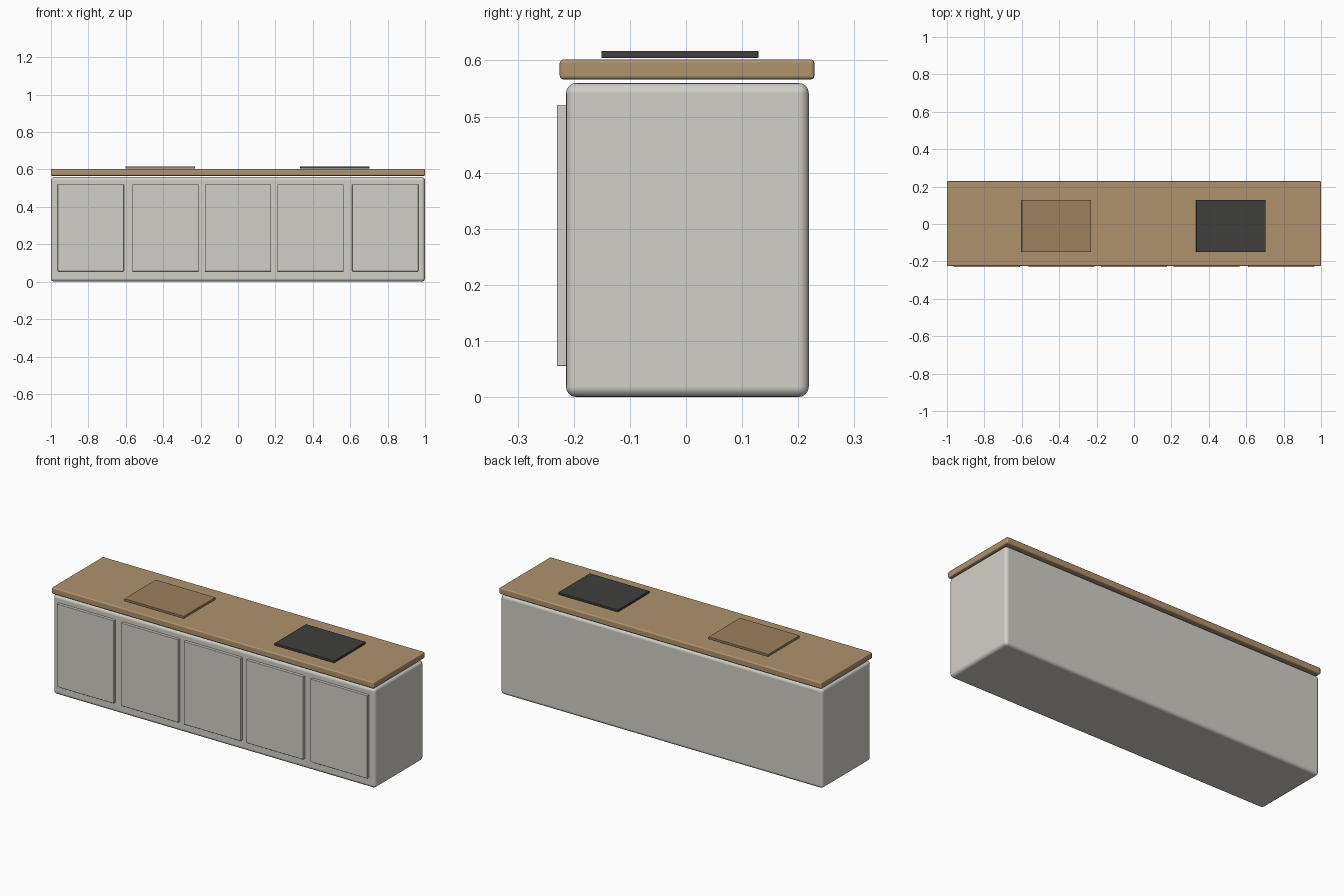
import bpy

if "Cube" in bpy.data.objects:
    bpy.data.objects.remove(bpy.data.objects["Cube"])


def material(name, color):
    mat = bpy.data.materials.new(name)
    mat.diffuse_color = (*color, 1)
    mat.use_nodes = True
    mat.node_tree.nodes["Principled BSDF"].inputs["Base Color"].default_value = mat.diffuse_color
    return mat


def block(name, x, y, z, mat, bevel, segments=3):
    """Rounded box spanning the given (min, max) ranges."""
    bpy.ops.mesh.primitive_cube_add(
        size=1, location=[(a + b) / 2 for a, b in (x, y, z)])
    obj = bpy.context.object
    obj.name = name
    obj.scale = [b - a for a, b in (x, y, z)]
    bpy.ops.object.transform_apply(location=False, rotation=False, scale=True)
    obj.data.materials.append(mat)
    mod = obj.modifiers.new("rounded_edges", "BEVEL")
    mod.width = bevel
    mod.segments = segments
    mod.harden_normals = True
    bpy.ops.object.shade_smooth()
    return obj


paint = material("painted_cabinet", (0.65, 0.63, 0.58))
wood = material("wood_worktop", (0.43, 0.29, 0.155))
dark_wood = material("wood_board", (0.34, 0.215, 0.11))
black = material("black_glass", (0.05, 0.05, 0.048))

# Cabinet body
block("cabinet_body", (-1, 1), (-0.214, 0.219), (0, 0.56), paint, 0.019, 4)

# Worktop, floating just above the cabinet
block("worktop", (-1, 1), (-0.225, 0.229), (0.566, 0.602), wood, 0.007)

# Five door panels on the front
for i, cx in enumerate((-0.787, -0.388, 0, 0.388, 0.787)):
    block(f"door_{i + 1}", (cx - 0.177, cx + 0.177), (-0.23, -0.208),
          (0.055, 0.521), paint, 0.003, 2)

# Board and hob resting on the worktop
top_y, top_z = (-0.151, 0.129), (0.604, 0.617)
block("chopping_board", (-0.601, -0.23), top_y, top_z, dark_wood, 0.002, 2)
block("hob", (0.332, 0.703), top_y, top_z, black, 0.002, 2)
